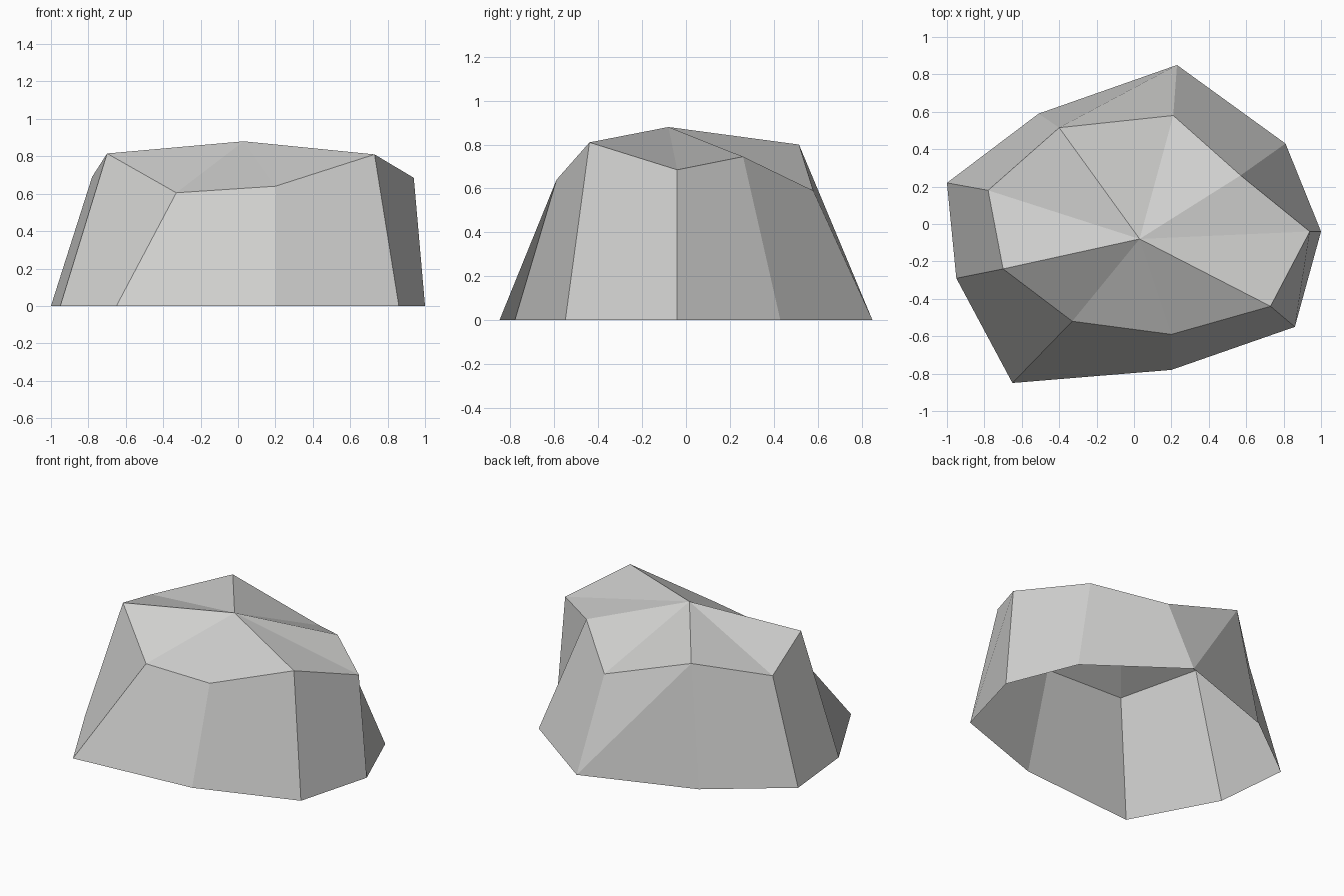
import bpy
import bmesh

# Remove the default cube if present
default_cube = bpy.data.objects.get("Cube")
if default_cube:
    bpy.data.objects.remove(default_cube, do_unlink=True)


def make_material(name, colour):
    material = bpy.data.materials.new(name)
    material.use_nodes = True
    material.diffuse_color = colour
    material.node_tree.nodes["Principled BSDF"].inputs["Base Color"].default_value = colour
    return material


# Ground outline, counter-clockwise from the left side (x, y)
base_outline = [
    (1.0, -.04), (.81, .43), (.23, .85), (-.51, .59), (-1.0, .22),
    (-.95, -.29), (-.65, -.85), (.2, -.78), (.86, -.55),
]
# Matching shoulder outline (x, y, z)
shoulder_outline = [
    (.94, -.04, .685), (.57, .26, .745), (.21, .58, .59),
    (-.4, .515, .8), (-.78, .18, .69), (-.7, -.24, .815),
    (-.33, -.52, .605), (.2, -.59, .64), (.73, -.44, .81),
]
peak_position = (.03, -.08, .88)
creased_side = 2  # the one wall folded along its diagonal


def build_rock():
    bm = bmesh.new()
    base = [bm.verts.new((x, y, 0)) for x, y in base_outline]
    shoulder = [bm.verts.new(point) for point in shoulder_outline]
    peak = bm.verts.new(peak_position)

    count = len(base)
    for i in range(count):
        j = (i + 1) % count
        # Side wall
        if i == creased_side:
            bm.faces.new((base[i], base[j], shoulder[j]))
            bm.faces.new((base[i], shoulder[j], shoulder[i]))
        else:
            bm.faces.new((base[i], base[j], shoulder[j], shoulder[i]))
        # Sloping top facet, the underside stays open
        bm.faces.new((shoulder[i], shoulder[j], peak))

    for face in bm.faces:
        face.smooth = False
    mesh = bpy.data.meshes.new("rock")
    bm.to_mesh(mesh)
    bm.free()
    return mesh


# Faceted boulder
rock = bpy.data.objects.new("rock", build_rock())
rock.data.materials.append(make_material("light grey stone", (.63, .63, .62, 1)))
bpy.context.scene.collection.objects.link(rock)
